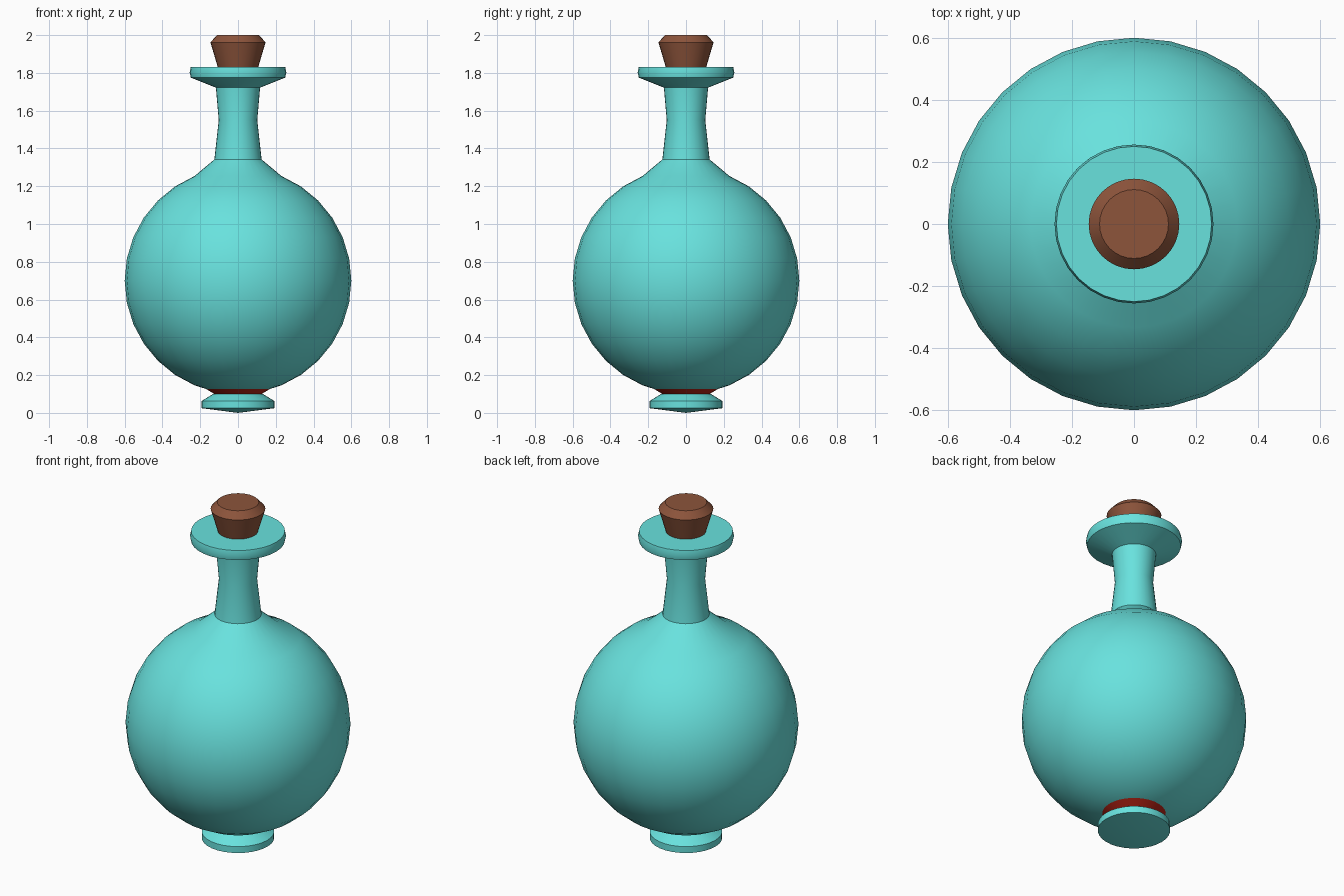
import bpy, math

if "Cube" in bpy.data.objects:
    bpy.data.objects.remove(bpy.data.objects["Cube"])

SEG = 32


def mat(name, rgb):
    m = bpy.data.materials.new(name)
    m.diffuse_color = (*rgb, 1)
    m.use_nodes = True
    m.node_tree.nodes["Principled BSDF"].inputs["Base Color"].default_value = m.diffuse_color
    return m


teal = mat("teal glass", (0.14, 0.76, 0.73))
brown = mat("cork brown", (0.266, 0.089, 0.044))
red = mat("dark red", (0.50, 0.018, 0.008))


def lathe(name, profile, material):
    """Revolve (radius, z) points, listed bottom to top, around z."""
    verts, rings, faces = [], [], []
    for r, z in profile:
        start = len(verts)
        if r == 0:
            verts.append((0, 0, z))
            rings.append([start] * SEG)
        else:
            for i in range(SEG):
                a = 2 * math.pi * i / SEG
                verts.append((r * math.cos(a), r * math.sin(a), z))
            rings.append(list(range(start, start + SEG)))
    for low, high in zip(rings, rings[1:]):
        for i in range(SEG):
            j = (i + 1) % SEG
            face = list(dict.fromkeys((low[i], low[j], high[j], high[i])))
            faces.append(face)
    me = bpy.data.meshes.new(name)
    me.from_pydata(verts, [], faces)
    me.materials.append(material)
    ob = bpy.data.objects.new(name, me)
    bpy.context.collection.objects.link(ob)
    bpy.ops.object.select_all(action='DESELECT')
    ob.select_set(True)
    bpy.context.view_layer.objects.active = ob
    bpy.ops.object.shade_smooth_by_angle(angle=math.radians(30))
    return ob


# round body, with shoulder, neck and flared lip
ball = [(0.6 * math.cos(math.radians(11.25 * k)),
         0.7 + 0.6 * math.sin(math.radians(11.25 * k))) for k in range(-6, 7)]
lathe("flask_body", [(0.17, 0.127)] + ball + [
    (0.125, 1.342), (0.102, 1.55), (0.117, 1.722),
    (0.25, 1.775), (0.256, 1.802), (0.25, 1.831), (0, 1.831)], teal)

# red band between body and foot
lathe("red_band", [(0.125, 0.10), (0.17, 0.127)], red)

# foot with slightly pointed underside
lathe("foot", [(0, 0.0), (0.193, 0.025), (0.193, 0.063),
               (0.13, 0.101), (0, 0.101)], teal)

# cork stopper
lathe("stopper", [(0, 1.80), (0.098, 1.80), (0.146, 1.962),
                  (0.111, 2.0), (0, 2.0)], brown)
